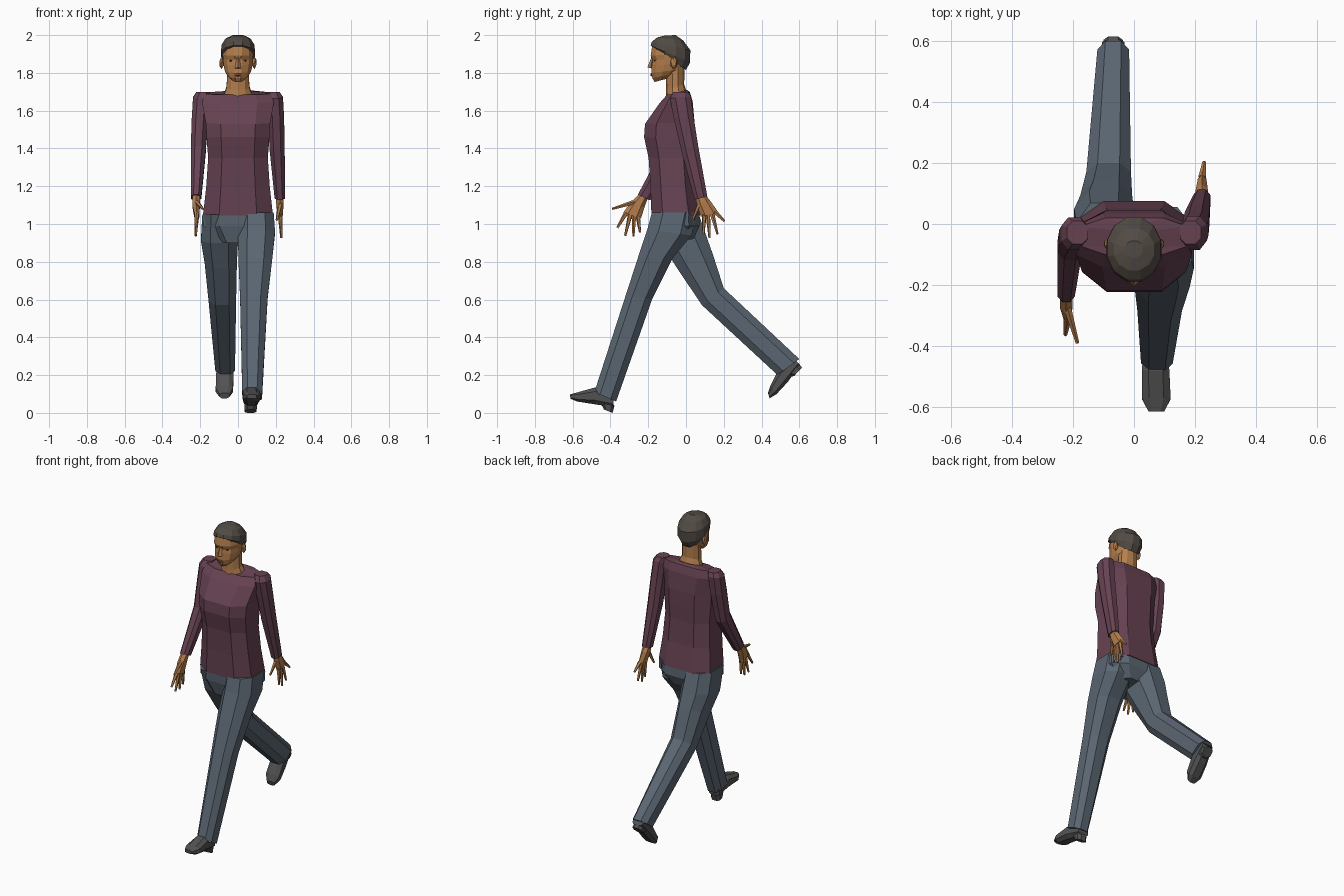
import bpy, bmesh, math
from mathutils import Vector, Matrix


def mat(name, r, g, b):
    m = bpy.data.materials.new(name)
    m.diffuse_color = (r, g, b, 1)
    return m


SKIN = mat("skin", .46, .21, .075)
SHIRT = mat("shirt", .135, .055, .085)
DENIM = mat("denim", .105, .135, .17)
HAIR = mat("hair", .085, .07, .058)
SHOE = mat("shoe", .085, .085, .085)
LIP = mat("lip", .30, .09, .05)
DARK = mat("dark", .03, .022, .018)


def finish(name, bm, material):
    bmesh.ops.recalc_face_normals(bm, faces=bm.faces)
    me = bpy.data.meshes.new(name)
    bm.to_mesh(me)
    bm.free()
    me.materials.append(material)
    ob = bpy.data.objects.new(name, me)
    bpy.context.collection.objects.link(ob)
    return ob


def add_loft(bm, sections, n=8, p=1.0):
    """Each section: centre x, half width, front (y, z), back (y, z)."""
    rings = []
    for cx, rx, yf, zf, yb, zb in sections:
        c = Vector((cx, (yf + yb) / 2, (zf + zb) / 2))
        half = Vector((0, (yb - yf) / 2, (zb - zf) / 2))
        ring = []
        for i in range(n):
            a = math.tau * (i + .5) / n
            k = math.cos(math.pi / n)
            u, v = (math.copysign(abs(t / k) ** p, t) for t in (math.cos(a), math.sin(a)))
            ring.append(bm.verts.new(c + Vector((rx * u, 0, 0)) + half * v))
        rings.append(ring)
    for r, s in zip(rings, rings[1:]):
        for i in range(n):
            j = (i + 1) % n
            bm.faces.new((r[i], r[j], s[j], s[i]))
    bm.faces.new(rings[0])
    bm.faces.new(rings[-1])


def loft(name, sections, material, n=8, p=1.0):
    bm = bmesh.new()
    add_loft(bm, sections, n, p)
    return finish(name, bm, material)


def add_stick(bm, a, b, r0, r1, n=5):
    a, b = Vector(a), Vector(b)
    d = b - a
    m = Matrix.Translation((a + b) / 2) @ d.to_track_quat('Z', 'Y').to_matrix().to_4x4()
    bmesh.ops.create_cone(bm, cap_ends=True, segments=n, radius1=r0, radius2=r1,
                          depth=d.length, matrix=m)


def blob(name, pos, size, material):
    bm = bmesh.new()
    bmesh.ops.create_icosphere(bm, subdivisions=1, radius=1,
                               matrix=Matrix.Translation(pos) @ Matrix.Diagonal((*size, 1)))
    return finish(name, bm, material)


# Shirt body
loft("shirt_body", [
    (0, .185, -.183, 1.045, .075, 1.045),
    (0, .168, -.188, 1.20, .052, 1.20),
    (0, .158, -.198, 1.35, .042, 1.35),
    (0, .166, -.222, 1.46, .045, 1.45),
    (0, .170, -.217, 1.53, .045, 1.54),
    (0, .190, -.140, 1.64, .035, 1.65),
    (0, .175, -.100, 1.685, .020, 1.70),
    (0, .078, -.100, 1.68, .005, 1.71)], SHIRT, p=.7)

# Sleeves: right swings back, left swings forward
loft("right_sleeve", [
    (.185, .035, -.065, 1.70, .010, 1.70),
    (.195, .043, -.085, 1.665, .026, 1.675),
    (.202, .042, -.065, 1.56, .040, 1.57),
    (.207, .040, -.025, 1.39, .065, 1.41),
    (.222, .028, .045, 1.13, .113, 1.145)], SHIRT, p=.85)
loft("left_sleeve", [
    (-.185, .035, -.065, 1.70, .010, 1.70),
    (-.195, .043, -.085, 1.665, .022, 1.675),
    (-.203, .042, -.100, 1.56, .010, 1.56),
    (-.210, .040, -.120, 1.41, -.030, 1.37),
    (-.222, .028, -.255, 1.155, -.190, 1.125)], SHIRT, p=.85)


# Hands: flat palm plus five spread fingers
def hand(name, palm, roots, tips, thumb_x):
    bm = bmesh.new()
    add_loft(bm, palm, 6)
    x = palm[-1][0]
    for i, ((ry, rz), (ty, tz)) in enumerate(zip(roots, tips)):
        tx = thumb_x if i == 0 else x * 1.03
        add_stick(bm, (x, ry, rz), (tx, ty, tz), .013, .006)
    return finish(name, bm, SKIN)


hand("right_hand",
     [(.222, .020, .055, 1.15, .103, 1.15), (.222, .020, .060, 1.11, .125, 1.12),
      (.223, .014, .085, 1.04, .165, 1.06)],
     [(.070, 1.105), (.097, 1.05), (.117, 1.05), (.138, 1.055), (.152, 1.065)],
     [(.035, 1.02), (.092, .945), (.125, .925), (.167, .945), (.203, 1.015)], .205)
hand("left_hand",
     [(-.222, .020, -.243, 1.16, -.205, 1.14), (-.222, .020, -.290, 1.11, -.225, 1.09),
      (-.218, .014, -.325, 1.06, -.245, 1.03)],
     [(-.275, 1.115), (-.315, 1.06), (-.295, 1.05), (-.275, 1.045), (-.255, 1.045)],
     [(-.390, 1.08), (-.363, .98), (-.322, .938), (-.278, .935), (-.243, .955)], -.185)

# Trousers
loft("trouser_hips", [
    (0, .185, -.18, 1.06, .070, 1.06),
    (0, .185, -.175, .99, .072, .99),
    (0, .110, -.15, .90, .040, .92)], DENIM, p=.7)
loft("right_trouser_leg", [
    (.097, .092, -.181, 1.06, .055, 1.06),
    (.098, .098, -.205, .97, .030, .94),
    (.092, .090, -.255, .82, -.070, .82),
    (.084, .073, -.320, .62, -.180, .60),
    (.075, .052, -.485, .11, -.370, .06)], DENIM, p=.8)
loft("left_trouser_leg", [
    (-.097, .092, -.180, 1.05, .068, 1.05),
    (-.098, .098, -.130, .90, .110, .93),
    (-.091, .085, -.050, .77, .142, .84),
    (-.083, .073, .085, .57, .200, .66),
    (-.068, .052, .485, .20, .600, .285)], DENIM, p=.8)


# Shoes: upper and heel block in one mesh
def shoe(name, upper, heel):
    bm = bmesh.new()
    add_loft(bm, upper, 8, .75)
    add_loft(bm, heel, 8, .75)
    return finish(name, bm, SHOE)


shoe("right_shoe",
     [(.073, .026, -.614, .098, -.612, .075), (.073, .047, -.57, .110, -.575, .060),
      (.071, .045, -.48, .135, -.48, .045), (.068, .036, -.38, .10, -.385, .030)],
     [(.068, .034, -.45, .050, -.378, .040), (.066, .031, -.435, .018, -.388, .000)])
shoe("left_shoe",
     [(-.072, .026, .434, .105, .443, .077), (-.072, .046, .447, .145, .480, .100),
      (-.070, .046, .485, .220, .540, .165), (-.068, .036, .575, .285, .603, .255)],
     [(-.068, .034, .545, .190, .595, .262), (-.068, .031, .572, .195, .614, .240)])

# Head and neck
loft("neck", [
    (0, .076, -.105, 1.665, .000, 1.70),
    (0, .060, -.103, 1.71, -.012, 1.74),
    (0, .058, -.105, 1.80, -.010, 1.84)], SKIN, n=10)
loft("head", [
    (0, .030, -.166, 1.752, -.080, 1.775),
    (0, .055, -.178, 1.772, -.045, 1.80),
    (0, .069, -.184, 1.80, -.015, 1.82),
    (0, .077, -.181, 1.84, -.002, 1.85),
    (0, .080, -.176, 1.867, .000, 1.88),
    (0, .081, -.187, 1.892, .000, 1.90),
    (0, .074, -.178, 1.95, -.010, 1.94),
    (0, .045, -.140, 1.975, -.050, 1.975)], SKIN, n=12)
loft("hair", [
    (0, .078, -.176, 1.938, .000, 1.815),
    (0, .090, -.188, 1.945, .021, 1.855),
    (0, .087, -.181, 1.965, .023, 1.920),
    (0, .066, -.152, 1.988, -.015, 1.972),
    (0, .030, -.110, 1.998, -.055, 2.000)], HAIR, n=12)

# Face details
bm = bmesh.new()
add_stick(bm, (0, -.176, 1.882), (0, -.188, 1.825), .007, .017, 4)
finish("nose", bm, SKIN)
blob("lips", (0, -.183, 1.79), (.024, .007, .009), LIP)
for side, s in (("left", -1), ("right", 1)):
    blob(side + "_ear", (s * .087, -.065, 1.853), (.013, .019, .033), SKIN)
    blob(side + "_eye", (s * .034, -.164, 1.865), (.014, .007, .006), DARK)
    bm = bmesh.new()
    add_stick(bm, (s * .014, -.182, 1.884), (s * .053, -.160, 1.888), .005, .003, 4)
    finish(side + "_eyebrow", bm, DARK)
